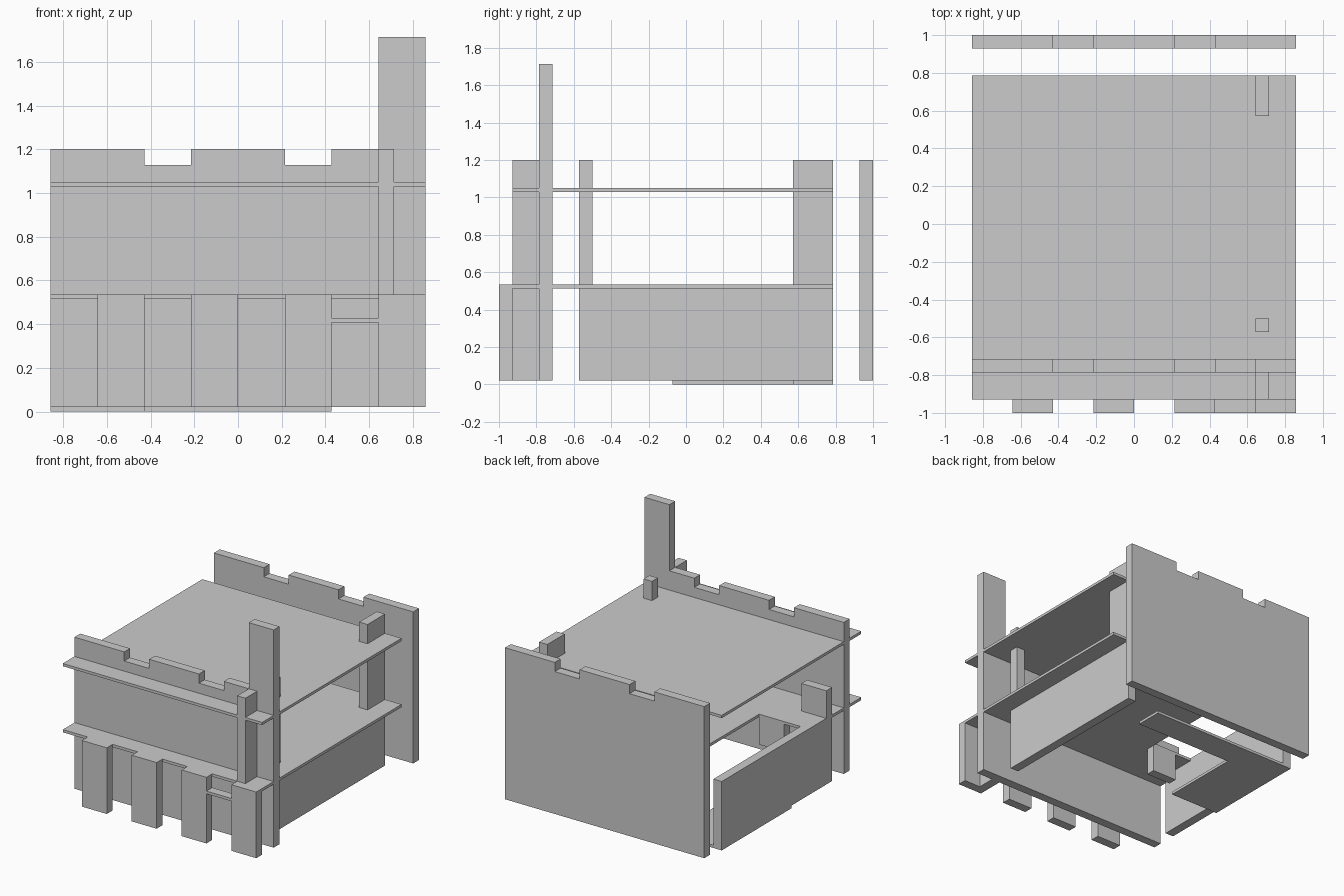
import bpy, bmesh

if "Cube" in bpy.data.objects:
    bpy.data.objects.remove(bpy.data.objects["Cube"])

U = 1 / 14          # wall thickness, the model's module
T = 0.3 * U         # deck thickness
L1, L2 = 7.2 * U, 14.4 * U   # undersides of the two upper decks
TOP = 16.8 * U      # height of the battlements


def slab(name, outline, start, depth, axis):
    """Extrude a closed 2D outline along an axis ('y': outline in xz, 'x': yz, 'z': xy)."""
    place = {
        'y': lambda p, d: (p[0], d, p[1]),
        'x': lambda p, d: (d, p[0], p[1]),
        'z': lambda p, d: (p[0], p[1], d),
    }[axis]
    bm = bmesh.new()
    face = bm.faces.new([bm.verts.new(place(p, start)) for p in outline])
    ext = bmesh.ops.extrude_face_region(bm, geom=[face])
    verts = [g for g in ext['geom'] if isinstance(g, bmesh.types.BMVert)]
    bmesh.ops.translate(bm, verts=verts, vec=place((0, 0), depth))
    bmesh.ops.recalc_face_normals(bm, faces=bm.faces)
    mesh = bpy.data.meshes.new(name)
    bm.to_mesh(mesh)
    bm.free()
    obj = bpy.data.objects.new(name, mesh)
    bpy.context.collection.objects.link(obj)
    return obj


def box(name, x0, x1, y0, y1, z0, z1):
    return slab(name, [(x0, y0), (x1, y0), (x1, y1), (x0, y1)], z0, z1 - z0, 'z')


def units(points):
    return [(a * U, b * U) for a, b in points]


# Battlement outline shared by the front and back walls, right to left
crenels = [(6, 16.8), (6, 15.8), (3, 15.8), (3, 16.8),
           (-3, 16.8), (-3, 15.8), (-6, 15.8), (-6, 16.8), (-12, 16.8)]
base = [(-12, 0.3), (12, 0.3)]
slab("back_wall", units(base + [(12, 16.8)] + crenels), 13 * U, U, 'y')

# Front wall with the tall tower at its right end
slab("front_wall", units(base + [(12, 24), (9, 24), (9, 16.8)] + crenels), -11 * U, U, 'y')

# Hanging teeth in front of the balcony, the last two joined by a thin rail
for i, x in enumerate((-9, -3, 3, 9)):
    box(f"front_tooth_{i + 1}", x * U, (x + 3) * U, -14 * U, -13 * U, T, L1 + T)
box("tooth_rail", 6 * U, 9 * U, -14 * U, -13 * U, 5.7 * U, 6 * U)

# Right wall with two posts rising through the upper deck
slab("right_wall", units([(-8, 0.3), (11, 0.3), (11, 16.8), (8, 16.8), (8, 7.5),
                          (-7, 7.5), (-7, 16.8), (-8, 16.8)]), 9 * U, U, 'x')

# Front buttress beside the tower
box("front_buttress", 9 * U, 10 * U, -13 * U, -11 * U, T, TOP)

# Low left wall, with the stub standing on its front end
box("left_wall", -12 * U, -11 * U, -8 * U, 11 * U, T, L1 + T)
box("left_stub", -12 * U, -9 * U, -8 * U, -7 * U, L1 + T, 10.5 * U)

# Upper deck, and middle deck with its open stairwell
box("upper_deck", -12 * U, 12 * U, -13 * U, 11 * U, L2, L2 + T)
slab("middle_deck", units([(-12, -13), (12, -13), (12, 11), (-6, 11), (-6, -4),
                           (-11, -4), (-11, -8), (-12, -8)]), L1, T, 'z')
box("stairwell_block", -9 * U, -6 * U, -5 * U, -4 * U, L1 - 3 * U, L1)

# L-shaped ground floor
slab("ground_floor", units([(-12, -1), (-6, -1), (-6, 8), (6, 8), (6, 11), (-12, 11)]),
     0, T, 'z')
